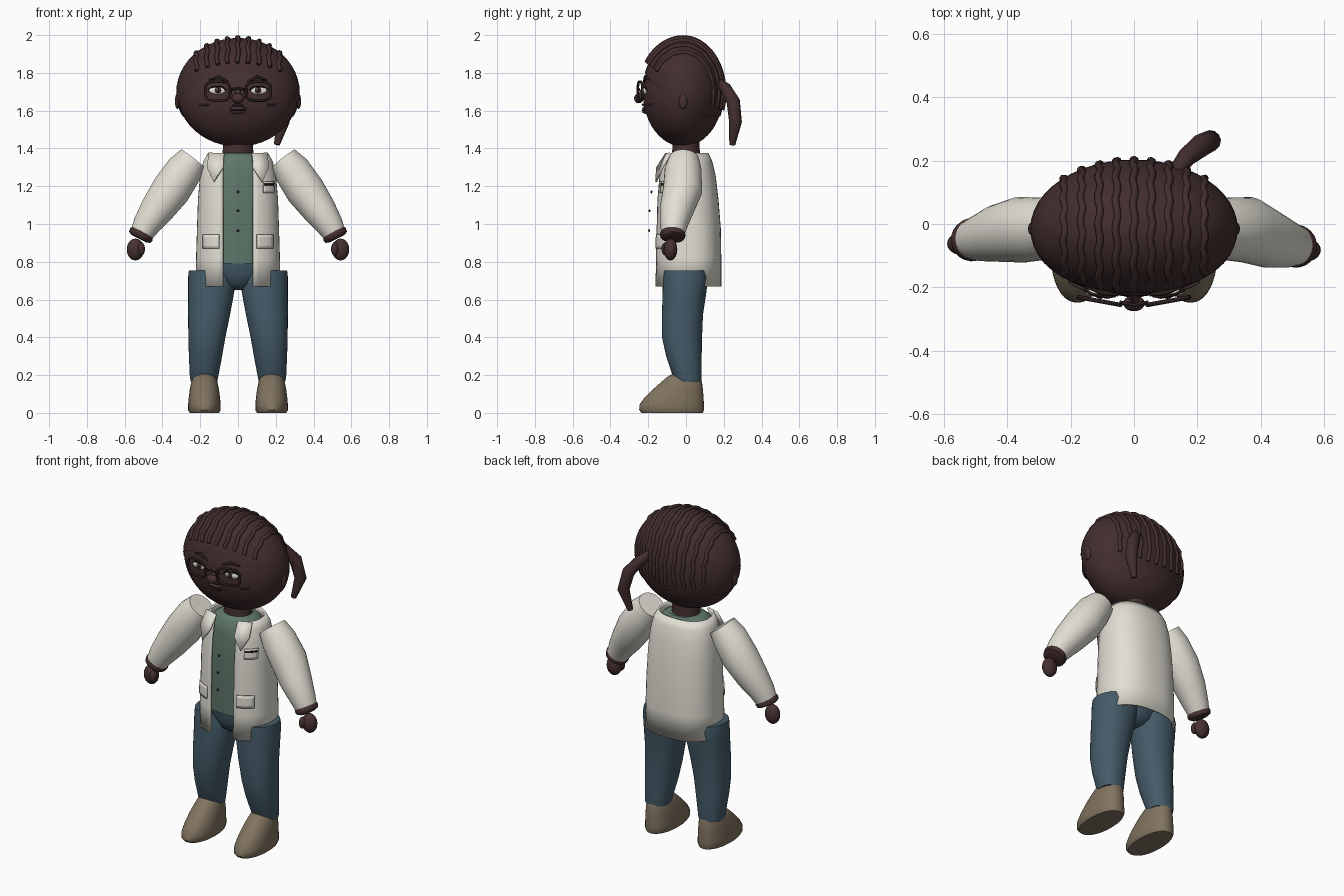
import bpy, bmesh, math
from mathutils import Vector

if "Cube" in bpy.data.objects:
    bpy.data.objects.remove(bpy.data.objects["Cube"])


def material(name, rgb):
    m = bpy.data.materials.new(name)
    m.diffuse_color = (*rgb, 1)
    m.use_nodes = True
    m.node_tree.nodes["Principled BSDF"].inputs["Base Color"].default_value = m.diffuse_color
    return m


SKIN = material("dark_brown_skin", (0.062, 0.030, 0.030))
HAIR = material("dark_brown_hair", (0.055, 0.027, 0.027))
COAT = material("off_white_cloth", (0.76, 0.74, 0.66))
SHIRT = material("grey_green_cloth", (0.115, 0.185, 0.145))
DENIM = material("slate_blue_cloth", (0.058, 0.105, 0.14))
SHOE = material("taupe_leather", (0.215, 0.17, 0.115))
DARK = material("dark_frame", (0.022, 0.013, 0.012))
WHITE = material("eye_white", (0.8, 0.78, 0.75))


def finish(name, bm, mat, angle=45):
    bmesh.ops.recalc_face_normals(bm, faces=bm.faces)
    me = bpy.data.meshes.new(name)
    bm.to_mesh(me)
    bm.free()
    me.materials.append(mat)
    ob = bpy.data.objects.new(name, me)
    bpy.context.collection.objects.link(ob)
    bpy.ops.object.select_all(action="DESELECT")
    ob.select_set(True)
    bpy.context.view_layer.objects.active = ob
    bpy.ops.object.shade_smooth_by_angle(angle=math.radians(angle))
    return ob


def skin_rings(bm, rings, wrap=True, caps=True, loop=False):
    rows = [[bm.verts.new(p) for p in r] for r in rings]
    n = len(rows[0])
    pairs = list(zip(rows, rows[1:])) + ([(rows[-1], rows[0])] if loop else [])
    for a, b in pairs:
        for i in range(n if wrap else n - 1):
            j = (i + 1) % n
            bm.faces.new((a[i], a[j], b[j], b[i]))
    if caps and not loop:
        bm.faces.new(rows[0])
        bm.faces.new(rows[-1])


def spow(v, e):
    return math.copysign(abs(v) ** e, v)


def ring(z, cx, rx, y0, y1, n=2.0, gap=0.0, seg=40):
    """Horizontal superellipse ring, optionally open at the front."""
    t0 = math.asin((gap / rx) ** (n / 2)) if gap else 0
    pts = []
    for i in range(seg + (1 if gap else 0)):
        t = t0 + (2 * math.pi - 2 * t0) * i / seg
        pts.append((cx + rx * spow(math.sin(t), 2 / n),
                    (y0 + y1) / 2 - (y1 - y0) / 2 * spow(math.cos(t), 2 / n), z))
    return pts


def loft(name, rows, mat, n=2.0):
    bm = bmesh.new()
    skin_rings(bm, [ring(*r, n=n) for r in rows])
    return finish(name, bm, mat)


def tube(name, pts, radii, mat, seg=10, loop=False, angle=50):
    """Round tube along a path with a radius for each point."""
    pts = [Vector(p) for p in pts]
    if not isinstance(radii, (list, tuple)):
        radii = [radii] * len(pts)
    bm, rings, m = bmesh.new(), [], len(pts)
    side = None
    for i, p in enumerate(pts):
        a = pts[(i - 1) % m] if loop else pts[max(i - 1, 0)]
        b = pts[(i + 1) % m] if loop else pts[min(i + 1, m - 1)]
        d = (b - a).normalized()
        if side is None:
            side = d.orthogonal()
        side = (side - d * side.dot(d)).normalized()
        up = d.cross(side)
        rings.append([p + radii[i] * (side * math.cos(t) + up * math.sin(t))
                      for t in (2 * math.pi * k / seg for k in range(seg))])
    skin_rings(bm, rings, loop=loop)
    return finish(name, bm, mat, angle)


def ball(name, c, r, mat, seg=20):
    bm = bmesh.new()
    bmesh.ops.create_uvsphere(bm, u_segments=seg, v_segments=max(seg // 2, 6), radius=1)
    for v in bm.verts:
        v.co = [c[k] + v.co[k] * r[k] for k in range(3)]
    return finish(name, bm, mat, 80)


# Head and neck
HC, HR = (0, -0.015, 1.695), (0.322, 0.213, 0.285)
ball("head", HC, HR, SKIN, 48)
loft("neck", [(1.34, 0, 0.085, -0.075, 0.075), (1.46, 0, 0.075, -0.07, 0.07)], SKIN)

# Hair cap cut along a sloping hairline
bm = bmesh.new()
bmesh.ops.create_uvsphere(bm, u_segments=48, v_segments=24, radius=1)
for v in bm.verts:
    v.co = [HC[k] + v.co[k] * (HR[k] + 0.005) for k in range(3)]
for no in ((0, 0, -1), (0, -1.05, -1)):
    bmesh.ops.bisect_plane(bm, geom=bm.verts[:] + bm.edges[:] + bm.faces[:],
                           plane_co=(0, 0, 1.57), plane_no=no, clear_outer=True)
finish("hair_cap", bm, HAIR, 60)

# Braided rows running front to back
for i in range(9):
    x0 = -0.22 + 0.055 * i
    s = math.sqrt(1 - (x0 / 0.322) ** 2)
    path = []
    for k in range(33):
        t = math.radians(147 - 165 * k / 32)
        ry = 0.232 if t > math.pi / 2 else 0.218
        path.append((x0 + 0.004 * math.sin(k * 1.3 + i), -0.015 + ry * s * math.cos(t),
                     1.695 + 0.293 * s * math.sin(t)))
    tube("braid_row", path, 0.0115, HAIR, 8)

# Tied tail of hair
tube("hair_tail", [(0.12, 0.15, 1.76), (0.165, 0.21, 1.72), (0.215, 0.25, 1.65),
                   (0.24, 0.262, 1.54), (0.205, 0.245, 1.42)],
     [0.022, 0.03, 0.036, 0.034, 0.016], HAIR, 12)

# Face
ball("nose", (0, -0.25, 1.665), (0.034, 0.025, 0.026), SKIN)
tube("nose_bridge", [(0, -0.215, 1.73), (0, -0.245, 1.67)], [0.01, 0.018], SKIN)
for z, w in ((1.612, 0.047), (1.594, 0.04)):
    ball("lip", (0, -0.212, z), (w, 0.02, 0.011), SKIN, 16)
tube("mouth_line", [(-0.04, -0.222, 1.603), (0, -0.231, 1.603), (0.04, -0.222, 1.603)], 0.004, DARK, 6)
tube("moustache", [(-0.045, -0.212, 1.622), (0, -0.228, 1.632), (0.045, -0.212, 1.622)],
     [0.003, 0.007, 0.003], DARK, 8)
tube("glasses_bridge", [(-0.045, -0.247, 1.71), (0, -0.256, 1.72), (0.045, -0.247, 1.71)], 0.006, DARK, 8)
for s in (-1, 1):
    ball("ear", (s * 0.32, -0.015, 1.65), (0.014, 0.022, 0.042), SKIN, 16)
    ball("eye_white", (s * 0.108, -0.216, 1.707), (0.046, 0.014, 0.022), WHITE)
    ball("iris", (s * 0.106, -0.228, 1.708), (0.016, 0.006, 0.017), SKIN, 16)
    ball("pupil", (s * 0.106, -0.232, 1.708), (0.008, 0.004, 0.009), DARK, 12)
    ball("eye_glint", (s * 0.106 - 0.005, -0.235, 1.713), (0.004, 0.002, 0.004), WHITE, 8)
    tube("upper_lid", [(s * 0.06, -0.226, 1.708), (s * 0.085, -0.231, 1.727),
                       (s * 0.13, -0.222, 1.727), (s * 0.158, -0.207, 1.71)], 0.005, DARK, 6)
    tube("eyebrow", [(s * 0.05, -0.222, 1.752), (s * 0.1, -0.216, 1.778),
                     (s * 0.155, -0.196, 1.762)], [0.006, 0.009, 0.004], DARK, 8)
    tube("cheek_mark", [(s * 0.155, -0.205, 1.632), (s * 0.18, -0.195, 1.628),
                        (s * 0.205, -0.18, 1.634)], 0.005, SKIN, 8)
    rim = [(s * (0.108 + 0.066 * spow(math.cos(t), 0.6)),
            -0.243 + 0.012 * spow(math.cos(t), 0.6), 1.703 + 0.05 * spow(math.sin(t), 0.6))
           for t in (2 * math.pi * (k + 0.5) / 28 for k in range(28))]
    tube("glasses_rim", rim, 0.007, DARK, 8, loop=True)

# Shirt with its buttons
loft("shirt", [(0.79, 0, 0.17, -0.13, 0.12), (0.95, 0, 0.185, -0.135, 0.14),
               (1.15, 0, 0.18, -0.135, 0.13), (1.28, 0, 0.165, -0.125, 0.115),
               (1.35, 0, 0.14, -0.11, 0.10), (1.375, 0, 0.10, -0.085, 0.085)], SHIRT, 2.4)
for z, y in ((1.17, -0.183), (1.07, -0.193), (0.965, -0.195)):
    ball("shirt_button", (0, y, z), (0.008, 0.005, 0.008), DARK, 12)

# Open coat
COAT_ROWS = [(0.67, 0.225, -0.168, 0.187), (0.82, 0.222, -0.165, 0.187), (0.98, 0.217, -0.162, 0.184),
             (1.13, 0.212, -0.158, 0.172), (1.25, 0.202, -0.148, 0.158),
             (1.33, 0.185, -0.135, 0.14), (1.375, 0.16, -0.12, 0.118)]
bm = bmesh.new()
skin_rings(bm, [ring(z, 0, rx, a, b, 2.4, 0.08) for z, rx, a, b in COAT_ROWS], wrap=False, caps=False)
coat = finish("coat", bm, COAT)
mod = coat.modifiers.new("thickness", "SOLIDIFY")
mod.thickness = 0.012
mod.offset = -1


def coat_y(x, z):
    """Front surface of the coat."""
    for a, b in zip(COAT_ROWS, COAT_ROWS[1:]):
        if a[0] <= z <= b[0]:
            f = (z - a[0]) / (b[0] - a[0])
            rx, y0, y1 = (a[k] + f * (b[k] - a[k]) for k in (1, 2, 3))
            return (y0 + y1) / 2 - (y1 - y0) / 2 * (1 - min(1, abs(x) / rx) ** 2.4) ** (1 / 2.4)
    return -0.12


def patch(name, x0, x1, z0, z1, mat, out=0.006):
    bm = bmesh.new()
    skin_rings(bm, [[(x, coat_y(x, z) - out, z) for x in (x0 + (x1 - x0) * i / 6 for i in range(7))]
                    for z in (z0 + (z1 - z0) * j / 4 for j in range(5))], wrap=False, caps=False)
    ob = finish(name, bm, mat)
    m = ob.modifiers.new("thickness", "SOLIDIFY")
    m.thickness, m.offset = 0.006, 0


patch("chest_pocket", 0.135, 0.19, 1.165, 1.225, COAT)
patch("pocket_slot", 0.137, 0.188, 1.205, 1.217, DARK, 0.01)
for s in (-1, 1):
    patch("hip_pocket", s * 0.10, s * 0.185, 0.87, 0.945, COAT)
    # Folded collar point
    bm = bmesh.new()
    flat = [(0.075, 1.375, -0.11), (0.155, 1.378, -0.085), (0.165, 1.30, -0.13),
            (0.13, 1.225, -0.163), (0.085, 1.30, -0.158)]
    bm.faces.new([bm.verts.new((s * x, y, z)) for x, z, y in flat])
    bmesh.ops.triangulate(bm, faces=bm.faces[:])
    collar = finish("collar", bm, COAT, 20)
    collar.modifiers.new("thickness", "SOLIDIFY").thickness = 0.01

# Arms
for s in (-1, 1):
    dy = -0.02 if s > 0 else 0
    tube("sleeve", [(s * 0.238, -0.01, 1.345), (s * 0.285, -0.015, 1.285), (s * 0.355, -0.018, 1.18),
                    (s * 0.43, -0.03 + dy, 1.075), (s * 0.485, -0.045 + dy, 0.995),
                    (s * 0.515, -0.05 + dy, 0.94)],
         [0.08, 0.098, 0.104, 0.09, 0.073, 0.06], COAT, 32)
    tube("cuff", [(s * 0.505, -0.05 + dy, 0.957), (s * 0.512, -0.05 + dy, 0.945),
                  (s * 0.52, -0.052 + dy, 0.93), (s * 0.524, -0.052 + dy, 0.922)],
         [0.062, 0.068, 0.064, 0.045], SKIN, 24)
    ball("hand", (s * 0.543, -0.062 + dy, 0.865), (0.046, 0.036, 0.058), SKIN)
    ball("thumb", (s * 0.512, -0.088 + dy, 0.868), (0.02, 0.022, 0.036), SKIN, 14)

# Trousers and shoes
loft("hips", [(0.65, 0, 0.04, -0.05, 0.05), (0.68, 0, 0.10, -0.095, 0.085), (0.74, 0, 0.16, -0.12, 0.105),
              (0.81, 0, 0.175, -0.125, 0.11)], DENIM)
for s in (-1, 1):
    loft("trouser_leg", [(0.165, s * 0.18, 0.07, -0.055, 0.08), (0.19, s * 0.18, 0.075, -0.068, 0.082),
                         (0.30, s * 0.172, 0.088, -0.105, 0.083), (0.40, s * 0.165, 0.098, -0.127, 0.085),
                         (0.52, s * 0.153, 0.111, -0.127, 0.09), (0.64, s * 0.142, 0.122, -0.124, 0.108),
                         (0.72, s * 0.14, 0.124, -0.122, 0.118), (0.755, s * 0.142, 0.118, -0.118, 0.11)],
         DENIM, 2.2)
    loft("shoe", [(0, s * 0.178, 0.078, -0.235, 0.09), (0.015, s * 0.178, 0.086, -0.248, 0.095),
                  (0.045, s * 0.178, 0.086, -0.245, 0.095), (0.08, s * 0.178, 0.083, -0.22, 0.093),
                  (0.12, s * 0.178, 0.078, -0.18, 0.09), (0.16, s * 0.178, 0.07, -0.135, 0.085),
                  (0.19, s * 0.178, 0.06, -0.10, 0.075), (0.205, s * 0.178, 0.042, -0.075, 0.055)],
         SHOE, 2.2)
